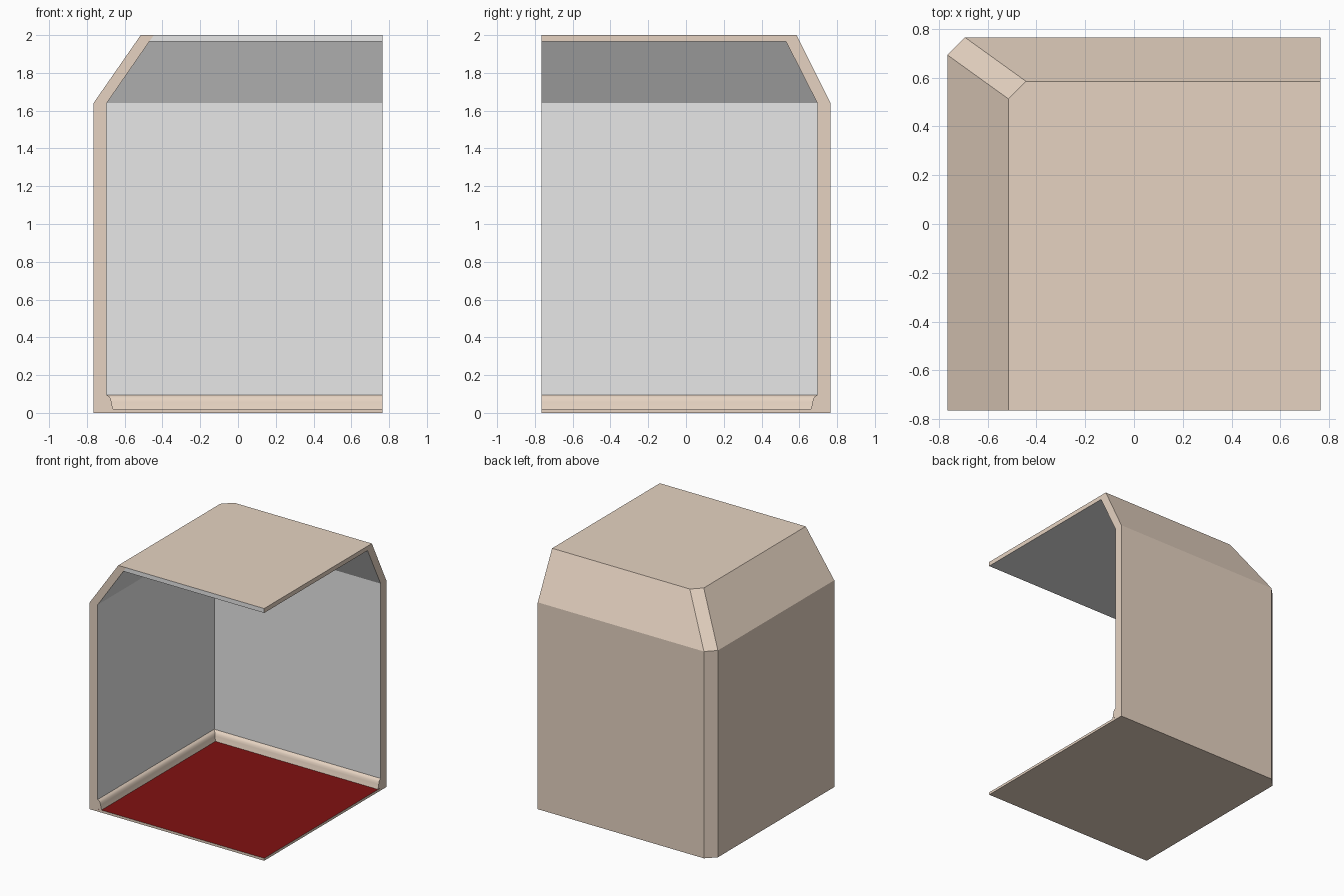
import bpy, bmesh

if "Cube" in bpy.data.objects:
    bpy.data.objects.remove(bpy.data.objects["Cube"])


def material(name, rgb):
    m = bpy.data.materials.new(name)
    m.diffuse_color = (*rgb, 1)
    m.use_nodes = True
    m.node_tree.nodes["Principled BSDF"].inputs["Base Color"].default_value = m.diffuse_color
    return m


TAN = material("warm tan", (0.79, 0.65, 0.535))
GREY = material("light grey", (0.80, 0.80, 0.80))
RED = material("deep red", (0.22, 0.006, 0.006))
MATS = [TAN, GREY, RED]
E = 0.765  # half width of the room


def make_object(name, bm):
    bmesh.ops.remove_doubles(bm, verts=bm.verts, dist=1e-5)
    bmesh.ops.recalc_face_normals(bm, faces=bm.faces)
    me = bpy.data.meshes.new(name)
    bm.to_mesh(me)
    bm.free()
    for m in MATS:
        me.materials.append(m)
    ob = bpy.data.objects.new(name, me)
    bpy.context.collection.objects.link(ob)
    return ob


def outer_path(x, y, z, c=0.072):
    """Outside wall line: front end, two chamfer points, right end."""
    return [(x, -E, z), (x, y - c, z), (x + c, y, z), (E, y, z)]


def inner_path(x, y, z):
    """Inside wall line: front end, sharp corner, right end."""
    return [(x, -E, z), (x, y, z), (E, y, z)]


# Room shell: two walls, sloped eaves, ceiling and floor slab
bm = bmesh.new()


def face(pts, mat):
    f = bm.faces.new([bm.verts.new(p) for p in pts])
    f.material_index = mat


def skin(paths, mat):
    for a, b in zip(paths, paths[1:]):
        for i in range(len(a) - 1):
            face([a[i], a[i + 1], b[i + 1], b[i]], mat)


out = [outer_path(-E, E, 0), outer_path(-E, E, 1.64), outer_path(-0.515, 0.585, 2.0)]
inn = [inner_path(-0.695, 0.695, 0.02), inner_path(-0.695, 0.695, 1.64),
       inner_path(-0.47, 0.53, 1.965)]
skin(out, 0)
skin(inn, 1)

# roof top, underside, ceiling and red floor
split = (-0.446, -E, 2.0)
face(out[2] + [(E, -E, 2.0), split], 0)
face(out[0] + [(E, -E, 0)], 0)
face(inn[2] + [(E, -E, 1.965)], 1)
face(inn[0] + [(E, -E, 0.02)], 2)

# cut edges: front is tan on the wall and grey on the ceiling, right is all tan
face([p[0] for p in out] + [split] + [p[0] for p in reversed(inn)], 0)
face([split, (E, -E, 2.0), (E, -E, 1.965), inn[2][0]], 1)
face([p[-1] for p in out] + [(E, -E, 2.0), (E, -E, 1.965)]
     + [p[-1] for p in reversed(inn)], 0)
face([out[0][0], (E, -E, 0), (E, -E, 0.02), inn[0][0]], 0)
face([out[0][-1], (E, -E, 0), (E, -E, 0.02), inn[0][-1]], 0)
make_object("room_shell", bm)

# Skirting board: moulded profile (distance from wall, height) mitred in the corner
bm = bmesh.new()
profile = [(0, 0.095), (0.012, 0.088), (0.021, 0.075), (0.025, 0.058),
           (0.029, 0.038), (0.034, 0.021)]
lines = [inner_path(-0.695 + d, 0.695 - d, z) for d, z in profile]
skin(lines, 0)
for k in (0, -1):
    corner = list(inner_path(-0.695, 0.695, 0.021)[k])
    face([p[k] for p in lines] + [tuple(corner)], 0)
board = make_object("skirting_board", bm)
bpy.context.view_layer.objects.active = board
board.select_set(True)
bpy.ops.object.shade_smooth_by_angle()
